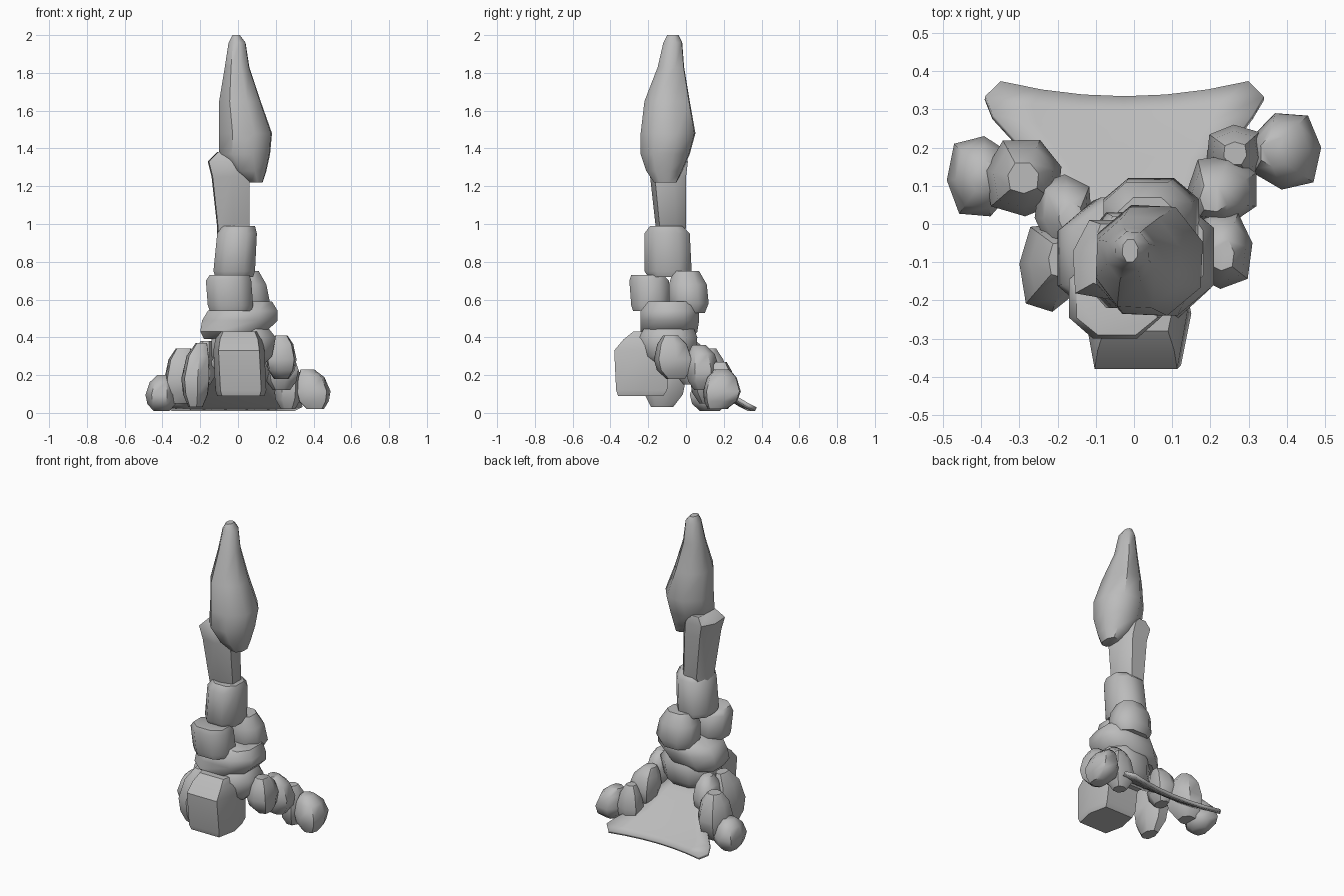
import bpy, bmesh, math

if "Cube" in bpy.data.objects:
    bpy.data.objects.remove(bpy.data.objects["Cube"], do_unlink=True)

stone = bpy.data.materials.new("grey stone")
stone.use_nodes = True
GREY = (0.5, 0.5, 0.5, 1)
stone.diffuse_color = GREY
stone.node_tree.nodes["Principled BSDF"].inputs["Base Color"].default_value = GREY


def finish(name, bm, angle):
    bmesh.ops.recalc_face_normals(bm, faces=bm.faces)
    mesh = bpy.data.meshes.new(name)
    bm.to_mesh(mesh)
    bm.free()
    mesh.materials.append(stone)
    obj = bpy.data.objects.new(name, mesh)
    bpy.context.collection.objects.link(obj)
    bpy.ops.object.select_all(action="DESELECT")
    obj.select_set(True)
    bpy.context.view_layer.objects.active = obj
    bpy.ops.object.shade_smooth_by_angle(angle=math.radians(angle))
    return obj


def column(name, rings, sides=8, turn=0.5, square=1.25, angle=48):
    """Stack of polygon rings given as z, x range and y range (hundredths).
    A larger square value fills the corners of the ranges."""
    bm = bmesh.new()
    loops = []
    for z, x0, x1, y0, y1 in rings:
        loop = []
        for i in range(sides):
            a = math.tau * (i + turn) / sides
            x = max(-1, min(1, square * math.cos(a)))
            y = max(-1, min(1, square * math.sin(a)))
            loop.append(bm.verts.new(((x0 + x1 + x * (x1 - x0)) / 200,
                                      (y0 + y1 + y * (y1 - y0)) / 200, z / 100)))
        loops.append(loop)
    for low, high in zip(loops, loops[1:]):
        for i in range(sides):
            j = (i + 1) % sides
            bm.faces.new((low[i], low[j], high[j], high[i]))
    bm.faces.new(loops[0])
    bm.faces.new(loops[-1])
    return finish(name, bm, angle)


def pebble(name, xs, ys, zs, turn, peak=(0, 0), foot=(0, 0)):
    """Rounded stone; peak and foot shift its two ends inside its ranges."""
    rings = []
    for t, size in ((0, .5), (.2, .88), (.45, 1), (.8, .78), (1, .4)):
        ring = [zs[0] + t * (zs[1] - zs[0])]
        for k, (lo, hi) in enumerate((xs, ys)):
            half = (hi - lo) / 2
            shift = (1 - size) * half * (peak[k] if t > .5 else foot[k])
            mid = (lo + hi) / 2 + shift
            ring += [mid - half * size, mid + half * size]
        rings.append(ring)
    column(name, rings, 7, turn, 1.12)


# Spire and pillar
column("spire", [(122, 5, 13, -17, -5), (128, -3, 15, -21, -2), (137, -10, 17, -24, 2),
                 (148, -10, 18, -24, 5), (165, -10, 12, -22, 2), (183, -7, 6, -15, -1),
                 (196, -5, 4, -12, -2), (200, -3, 1, -10, -4)], 8, .4, 1.08)
column("pillar", [(90, -11, -2, -13, -3), (98, -11, 6, -16, 0), (125, -14, 6, -19, 0),
                  (133, -16, 5, -20, 1), (138, -11, 0, -17, 0)], 7, .3)

# Stacked stones of the tower
column("neck_stone", [(72, -12, 8, -20, 2), (75, -13, 9, -22, 3), (95, -11, 10, -22, 2),
                      (99, -8, 9, -19, -2)])
column("front_shoulder_stone", [(54, -15, 7, -28, -10), (57, -16, 8, -29, -8),
                                (70, -17, 7, -30, -9), (73, -15, 6, -29, -12)])
column("back_shoulder_stone", [(53, -6, 14, -6, 10), (58, -8, 17, -9, 12),
                               (68, -8, 15, -9, 11), (75, -4, 11, -7, 7)])
column("tilted_slab", [(39, -18, 8, -19, 3), (43, -20, 15, -24, 6), (49, -19, 21, -24, 7),
                       (54, -16, 21, -24, 7), (59, 0, 18, -20, 5)])
column("lower_slab", [(26, -10, 14, -20, 2), (30, -14, 18, -24, 5), (40, -14, 20, -25, 6),
                      (45, -10, 16, -22, 4)])
column("front_boulder", [(9, -11, 14, -36, -12), (12, -12, 15, -37, -10),
                         (33, -13, 14, -38, -8), (39, -12, 13, -33, -8),
                         (43, -10, 11, -28, -8)], 6, 0, 1.6, 30)

# Left chain of stones
pebble("left_front_stone", (15, 31), (-17, 3), (18, 41), .2, (0, -.2), (0, .3))
pebble("left_middle_stone", (14, 32), (0, 18), (12, 36), .5, (-.4, -.4))
pebble("left_rear_stone", (19, 34), (11, 26), (2, 27), .8)
pebble("left_outer_stone", (31, 49), (9, 29), (2, 23), .1, (-.6, 0), (.2, -.5))

# Right chain of stones
pebble("right_front_stone", (-30, -15), (-23, 0), (3, 37), .4, (.7, .3), (0, -.2))
pebble("right_middle_stone", (-26, -11), (-6, 13), (15, 38), .7, (.4, -.3))
pebble("right_rear_stone", (-39, -19), (2, 22), (5, 34), .3, (0, 0), (-.4, 0))
pebble("right_outer_stone", (-49, -32), (2, 23), (1, 20), .6, (.2, 0))

# Thin ground sheet falling away to the rear
bm = bmesh.new()
rows = []
for y, z, x0, x1 in [(-10, 30, -12, 12), (5, 21, -17, 17), (17, 12, -27, 23),
                     (24, 7, -37, 31), (29, 4, -39, 34), (33, 2, -35, 30)]:
    row = []
    for i in range(7):
        t = i / 6
        bow = 4 * (2 * t - 1) ** 2 * (y > 20)
        row.append(bm.verts.new(((x0 + (x1 - x0) * t) / 100, (y + bow) / 100, z / 100)))
    rows.append(row)
for a, b in zip(rows, rows[1:]):
    for i in range(6):
        bm.faces.new((a[i], a[i + 1], b[i + 1], b[i]))
sheet = finish("ground_sheet", bm, 48)
thick = sheet.modifiers.new("thickness", "SOLIDIFY")
thick.thickness = 0.02
thick.offset = 0
